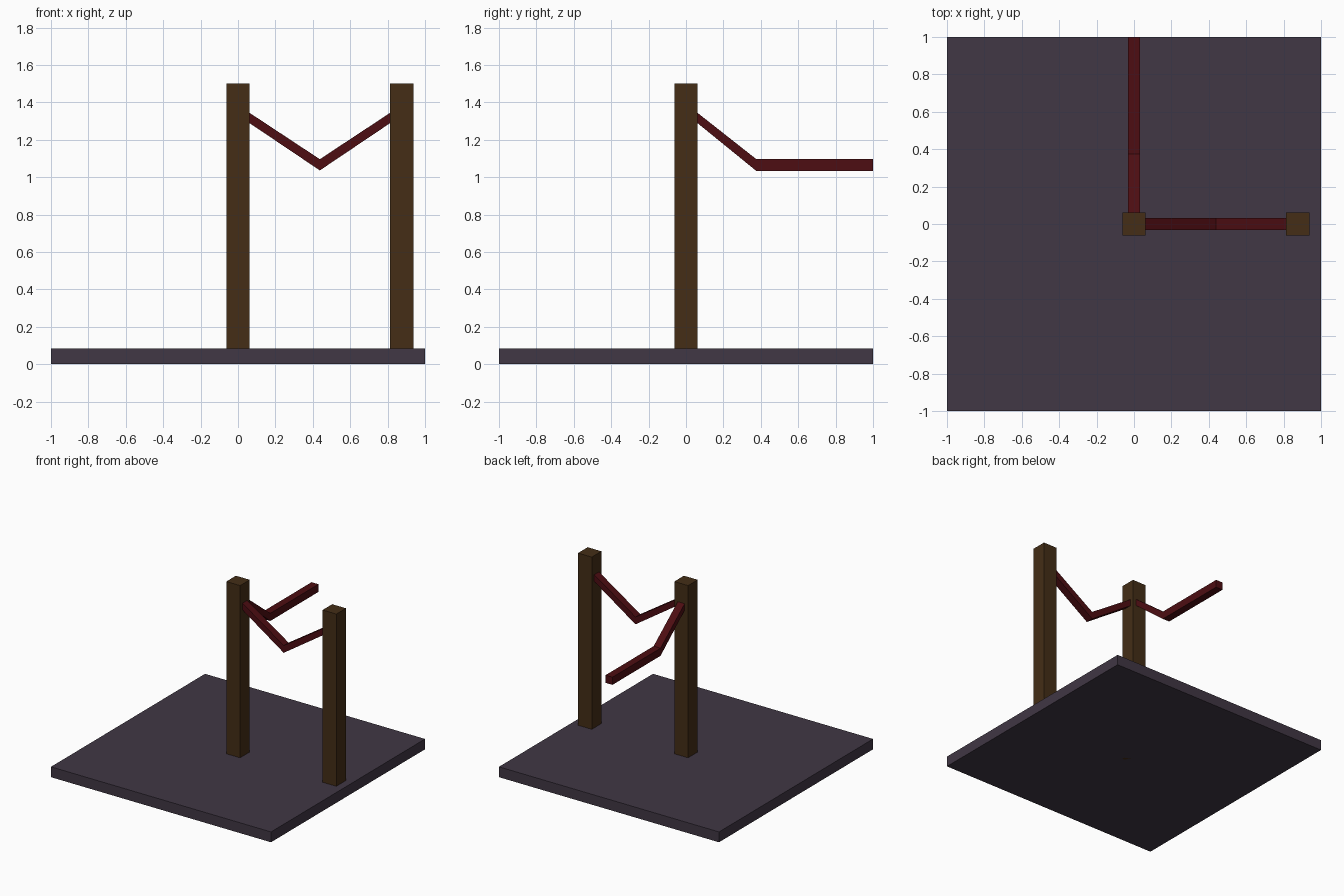
import bpy
import bmesh
from mathutils import Matrix

if "Cube" in bpy.data.objects:
    bpy.data.objects.remove(bpy.data.objects["Cube"])


def material(name, rgb):
    m = bpy.data.materials.new(name)
    m.diffuse_color = (*rgb, 1)
    m.use_nodes = True
    m.node_tree.nodes["Principled BSDF"].inputs["Base Color"].default_value = m.diffuse_color
    return m


stone = material("stone", (0.052, 0.038, 0.058))
wood = material("wood", (0.058, 0.027, 0.008))
red = material("red_rope", (0.075, 0.004, 0.006))


def finish(name, bm, mat):
    bmesh.ops.recalc_face_normals(bm, faces=bm.faces)
    mesh = bpy.data.meshes.new(name)
    bm.to_mesh(mesh)
    bm.free()
    mesh.materials.append(mat)
    bpy.context.collection.objects.link(bpy.data.objects.new(name, mesh))


def box(name, center, size, mat):
    bm = bmesh.new()
    bmesh.ops.create_cube(bm, size=1)
    bmesh.ops.scale(bm, vec=size, verts=bm.verts)
    bmesh.ops.translate(bm, vec=center, verts=bm.verts)
    finish(name, bm, mat)


def rope(name, path, turn, width=0.0625):
    """Sweep a rectangle along (distance, bottom z, top z) stations."""
    bm = bmesh.new()
    h = width / 2
    rings = [[bm.verts.new(p) for p in ((d, -h, lo), (d, h, lo), (d, h, hi), (d, -h, hi))]
             for d, lo, hi in path]
    for a, b in zip(rings, rings[1:]):
        for i in range(4):
            j = (i + 1) % 4
            bm.faces.new((a[i], a[j], b[j], b[i]))
    bm.faces.new(rings[0])
    bm.faces.new(rings[-1])
    if turn:
        bm.transform(Matrix.Rotation(1.5707963, 4, 'Z'))
    finish(name, bm, red)


# Floor slab and the two posts
box("base_slab", (0, 0, 0.0425), (2, 2, 0.085), stone)
box("center_post", (0, 0, 0.75), (0.125, 0.125, 1.5), wood)
box("side_post", (0.875, 0, 0.75), (0.125, 0.125, 1.5), wood)

# Sagging rope between the posts
rope("post_rope", [(0.06, 1.29, 1.345), (0.4375, 1.036, 1.096), (0.815, 1.29, 1.345)], False)
# Rope falling from the center post, then level to the back edge
rope("back_rope", [(0.06, 1.29, 1.345), (0.375, 1.034, 1.097), (1.0, 1.034, 1.097)], True)
